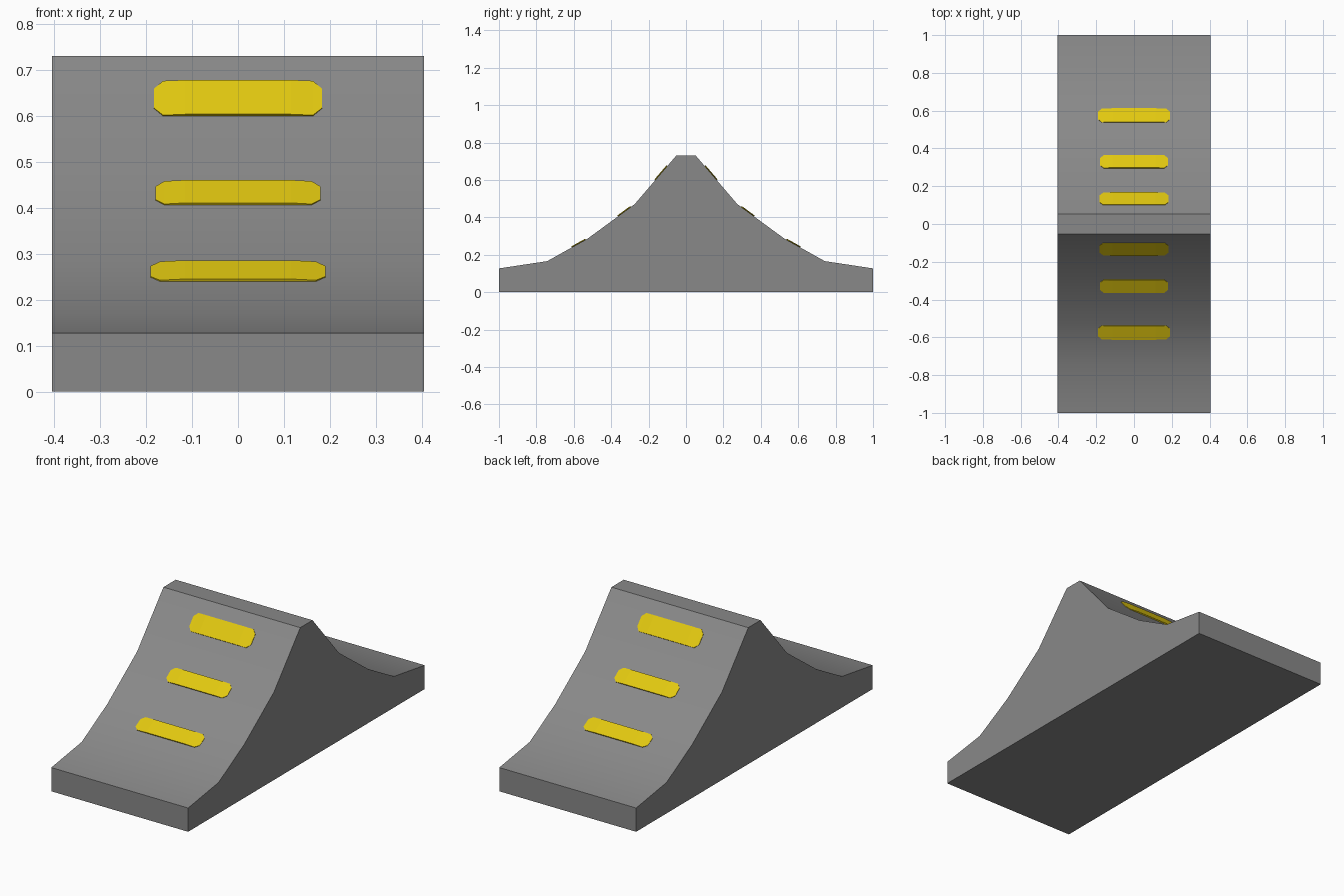
import bpy, bmesh, math
from mathutils import Vector

if "Cube" in bpy.data.objects:
    bpy.data.objects.remove(bpy.data.objects["Cube"])


def material(name, rgb):
    m = bpy.data.materials.new(name)
    m.diffuse_color = (*rgb, 1)
    m.use_nodes = True
    m.node_tree.nodes["Principled BSDF"].inputs["Base Color"].default_value = m.diffuse_color
    return m


grey = material("grey rubber", (0.25, 0.25, 0.25))
yellow = material("reflective yellow", (0.76, 0.58, 0.005))


def make_object(name, bm, mat):
    bmesh.ops.recalc_face_normals(bm, faces=bm.faces)
    me = bpy.data.meshes.new(name)
    bm.to_mesh(me)
    bm.free()
    ob = bpy.data.objects.new(name, me)
    bpy.context.collection.objects.link(ob)
    me.materials.append(mat)
    return ob


def extrude(bm, points, vec):
    face = bm.faces.new([bm.verts.new(p) for p in points])
    geo = bmesh.ops.extrude_face_region(bm, geom=[face], use_keep_orig=True)["geom"]
    bmesh.ops.translate(bm, vec=vec, verts=[g for g in geo if isinstance(g, bmesh.types.BMVert)])


# Ramp body: mirrored side profile extruded across the width
half = [(1, 0), (1, 0.127), (0.742, 0.166), (0.525, 0.287), (0.275, 0.47), (0.052, 0.73)]
profile = half + [(-y, z) for y, z in reversed(half)]
W = 0.405
bm = bmesh.new()
extrude(bm, [(-W, y, z) for y, z in profile], (2 * W, 0, 0))
body = make_object("ramp_body", bm, grey)
bpy.context.view_layer.objects.active = body
body.select_set(True)
bpy.ops.object.shade_smooth_by_angle(angle=math.radians(30))


# Reflector strips: thin, slightly crowned plates with clipped corners
def strip(name, side, y0, y1, seg, hw):
    (ya, za), (yb, zb) = half[seg], half[seg + 1]
    slope = (zb - za) / (yb - ya)
    normal = Vector((0, -slope, 1)).normalized()
    dy = y1 - y0
    # stations across the strip: x, inset of the ends, height above the ramp
    stations = [(-hw, 0.22, 0.002), (-hw + 0.02, 0, 0.003), (-0.115, 0, 0.006),
                (0.115, 0, 0.006), (hw - 0.02, 0, 0.003), (hw, 0.22, 0.002)]
    bm = bmesh.new()
    rings = []
    for x, inset, h in stations:
        ring = []
        for t, lift in ((inset, -0.004), (1 - inset, -0.004), (1 - inset, h), (inset, h)):
            y = y0 + t * dy
            p = Vector((x, y, za + slope * (y - ya))) + normal * lift
            p.y *= side
            ring.append(bm.verts.new(p))
        rings.append(ring)
    for a, b in zip(rings, rings[1:]):
        for i in range(4):
            j = (i + 1) % 4
            bm.faces.new((a[i], a[j], b[j], b[i]))
    bm.faces.new(rings[0])
    bm.faces.new(rings[-1])
    make_object(name, bm, yellow)


for side, label in ((-1, "front"), (1, "back")):
    strip(label + "_upper_strip", side, 0.10, 0.164, 4, 0.183)
    strip(label + "_middle_strip", side, 0.295, 0.363, 3, 0.18)
    strip(label + "_lower_strip", side, 0.537, 0.61, 2, 0.19)
